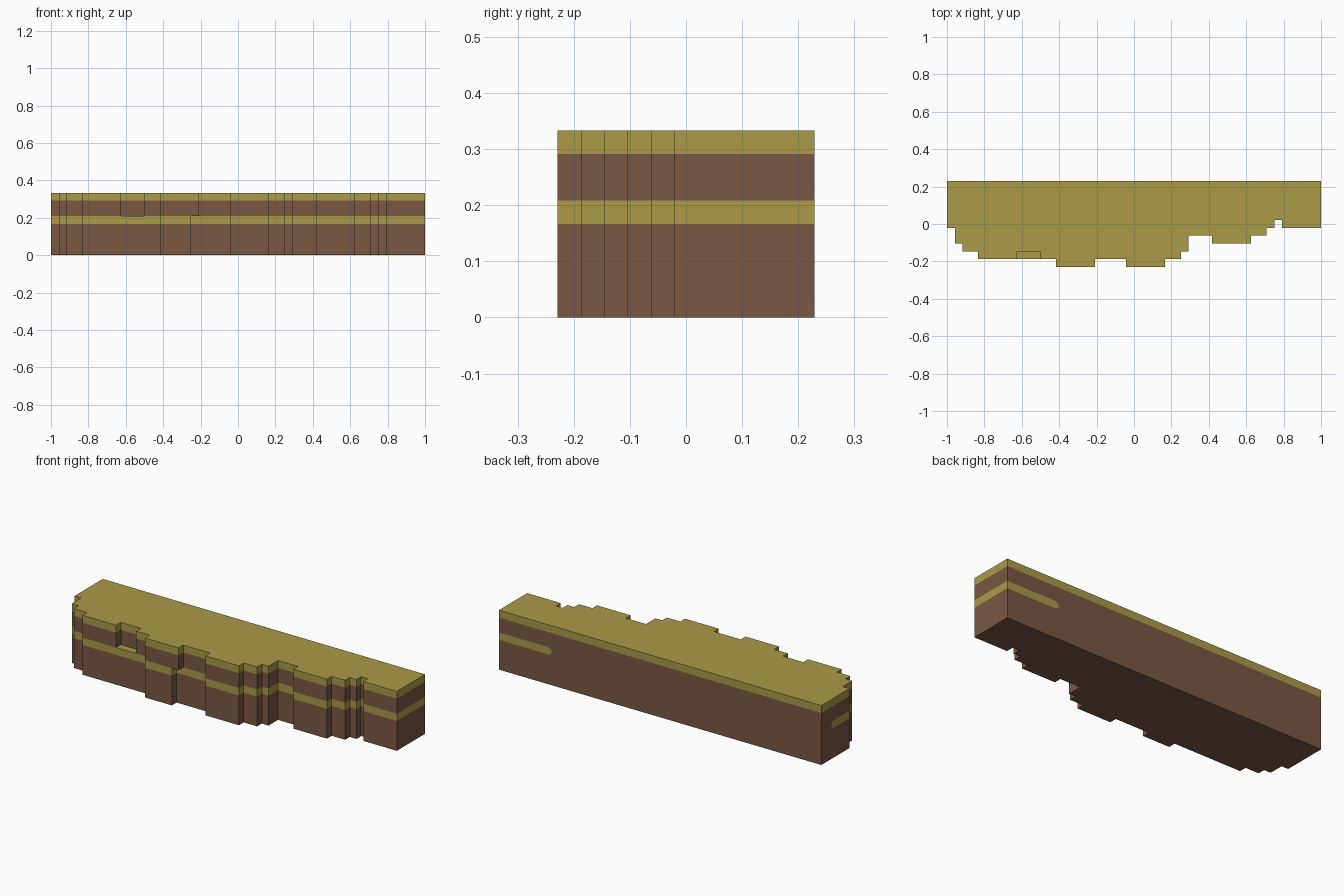
import bpy, bmesh
from mathutils import Vector

U = 1 / 24            # one block
X, BACK = 24, 5.5     # half width and back plane, in blocks

if "Cube" in bpy.data.objects:
    bpy.data.objects.remove(bpy.data.objects["Cube"], do_unlink=True)


def material(name, rgb):
    m = bpy.data.materials.new(name)
    m.use_nodes = True
    m.diffuse_color = (*rgb, 1)
    m.node_tree.nodes["Principled BSDF"].inputs["Base Color"].default_value = (*rgb, 1)
    return m


brown = material("brown rock", (0.195, 0.096, 0.056))
gold = material("golden sand", (0.41, 0.322, 0.064))

# Stepped front edge: (right end of the step, y of the step)
west = [(-23, -.5), (-22, -2.5), (-20, -3.5)]
east = [(-1, -4.5), (4, -5.5), (6, -4.5), (7, -3.5), (10, -1.5), (15, -2.5),
        (17, -1.5), (18, -.5), (19, .5), (X, -.5)]
lower = west + [(-10, -4.5), (-6, -5.5)] + east
upper = west + [(-15, -4.5), (-12, -3.5), (-10, -4.5), (-5, -5.5)] + east


def outline(steps):
    pts, x = [(-X, BACK)], -X
    for end, y in steps:
        pts += [(x, y), (end, y)]
        x = end
    return pts + [(X, BACK)]


def layer(name, steps, z0, z1, mat):
    """Extrude the stepped outline between two heights."""
    bm = bmesh.new()
    face = bm.faces.new([bm.verts.new((x, y, z0)) for x, y in outline(steps)])
    top = bmesh.ops.extrude_face_region(bm, geom=[face])["geom"]
    for v in top:
        if isinstance(v, bmesh.types.BMVert):
            v.co.z = z1
    bmesh.ops.recalc_face_normals(bm, faces=bm.faces)
    if name == "sand_seam":
        paint_seam(bm, (z0 + z1) / 2)
    bmesh.ops.scale(bm, vec=(U, U, U), verts=bm.verts)
    me = bpy.data.meshes.new(name)
    bm.to_mesh(me)
    bm.free()
    me.materials.append(mat)
    me.materials.append(brown)
    bpy.context.collection.objects.link(bpy.data.objects.new(name, me))


def paint_seam(bm, mid):
    """End the seam in a point on the back and on the outer side face."""
    walls = [(Vector((0, 1, 0)), Vector((16, BACK, mid)), Vector((1, 0, 0))),
             (Vector((-1, 0, 0)), Vector((-X, 3.5, mid)), Vector((0, -1, 0)))]
    for normal, tip, along in walls:
        def on_wall():
            return [f for f in bm.faces if f.normal.dot(normal) > .9
                    and abs((f.calc_center_median() - tip).dot(normal)) < .01]
        for slope in (1, -1):
            fs = on_wall()
            geom = set(fs)
            for f in fs:
                geom.update(f.edges, f.verts)
            bmesh.ops.bisect_plane(bm, geom=list(geom), plane_co=tip,
                                   plane_no=along + Vector((0, 0, slope)))
            bm.normal_update()
        for f in on_wall():
            d = f.calc_center_median() - tip
            f.material_index = 0 if d.dot(along) > abs(d.z) + .01 else 1


# Strata from the ground up
layer("rock_base", lower, 0, 4, brown)
layer("sand_seam", lower, 4, 5, gold)
layer("rock_upper", upper, 5, 7, brown)
layer("sand_cap", upper, 7, 8, gold)
